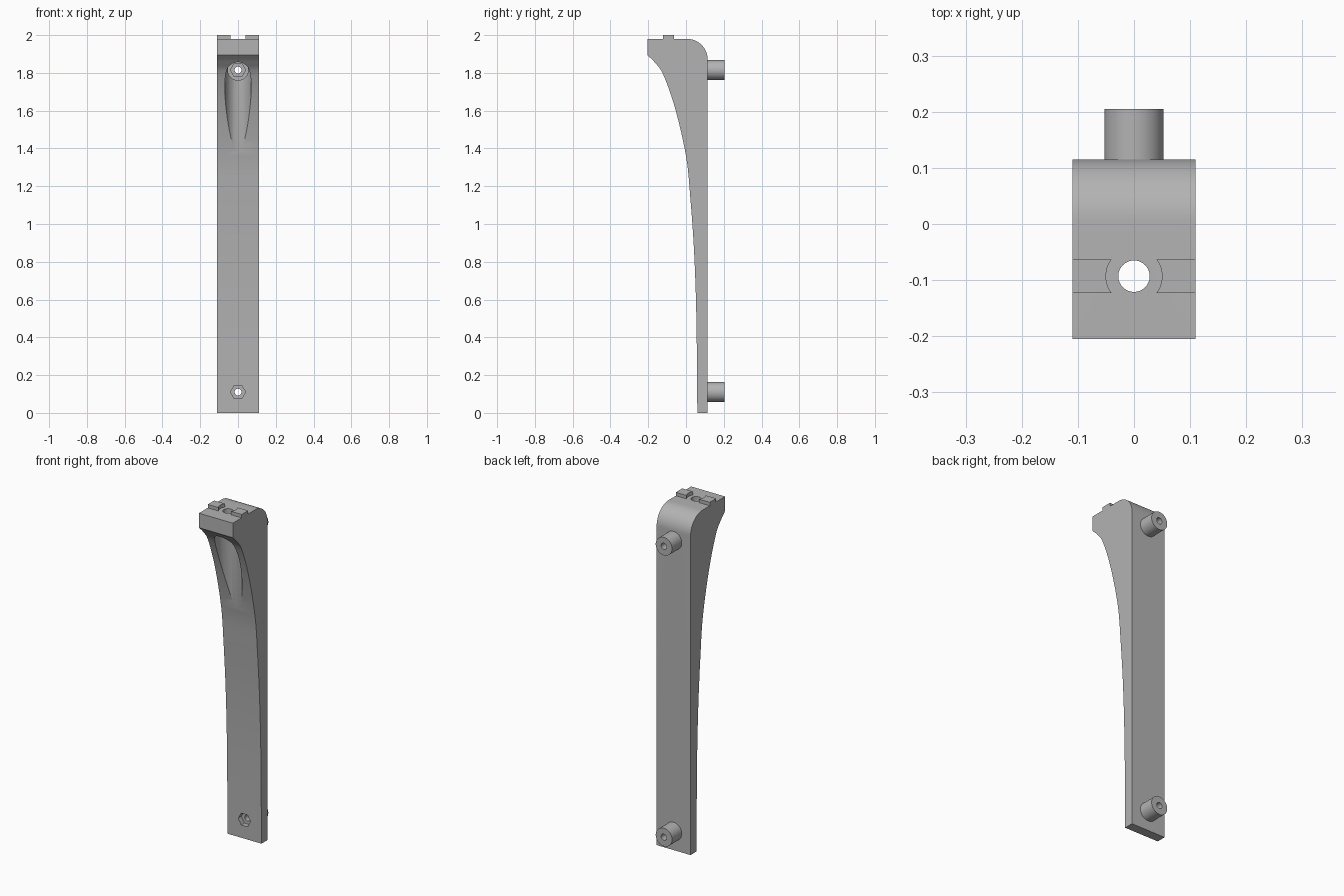
import bpy, bmesh, math
from mathutils import Vector, Matrix

cube = bpy.data.objects.get("Cube")
if cube:
    bpy.data.objects.remove(cube, do_unlink=True)

grey = bpy.data.materials.new("plain_grey")
grey.use_nodes = True
GREY = (0.45, 0.45, 0.45, 1)
grey.diffuse_color = GREY
grey.node_tree.nodes["Principled BSDF"].inputs["Base Color"].default_value = GREY

HALF_W, BACK, TOP = 0.11, 0.115, 1.98
HOLE_Y = -0.093                      # vertical screw hole
UPPER_Z, LOWER_Z = 1.815, 0.11       # boss heights


def loft(name, lower, upper):
    """Solid between two matching loops of points."""
    bm = bmesh.new()
    a = [bm.verts.new(p) for p in lower]
    b = [bm.verts.new(p) for p in upper]
    bm.faces.new(a[::-1])
    bm.faces.new(b)
    n = len(a)
    for i in range(n):
        j = (i + 1) % n
        bm.faces.new((a[i], a[j], b[j], b[i]))
    bmesh.ops.recalc_face_normals(bm, faces=bm.faces)
    mesh = bpy.data.meshes.new(name)
    bm.to_mesh(mesh)
    bm.free()
    obj = bpy.data.objects.new(name, mesh)
    bpy.context.collection.objects.link(obj)
    mesh.materials.append(grey)
    return obj


def ring(rx, ry, n):
    steps = [math.tau * i / n for i in range(n)]
    return [Vector((rx * math.cos(t), ry * math.sin(t), 0)) for t in steps]


def rod_y(name, r, y0, y1, z, n=48):
    """Prism running front to back."""
    pts = [(p.x, p.y + z) for p in ring(r, r, n)]
    return loft(name, [(x, y0, h) for x, h in pts], [(x, y1, h) for x, h in pts])


def cut(obj, cutter):
    cutter.hide_render = True
    mod = obj.modifiers.new("cut", "BOOLEAN")
    mod.operation, mod.solver, mod.object = "DIFFERENCE", "EXACT", cutter
    bpy.context.view_layer.objects.active = obj
    bpy.ops.object.modifier_apply(modifier=mod.name)
    bpy.data.objects.remove(cutter, do_unlink=True)


def smooth(obj):
    bpy.ops.object.select_all(action="DESELECT")
    obj.select_set(True)
    bpy.context.view_layer.objects.active = obj
    bpy.ops.object.shade_smooth_by_angle(angle=math.radians(25))


def spline(keys, steps=6):
    """Smooth curve through the key points."""
    k = [Vector(p) for p in keys]
    k = [2 * k[0] - k[1]] + k + [2 * k[-1] - k[-2]]
    out = []
    for a, b, c, d in zip(k, k[1:], k[2:], k[3:]):
        for s in range(steps):
            t = s / steps
            out.append(0.5 * (2 * b + (c - a) * t + (2 * a - 5 * b + 4 * c - d) * t * t
                              + (3 * b - a - 3 * c + d) * t ** 3))
    return out + [k[-2]]


# Arm: side profile with a swept front and a rounded back shoulder
profile = [Vector((-0.205, TOP))]
profile += spline([(-0.205, 1.895), (-0.165, 1.855), (-0.12, 1.79), (-0.057, 1.61),
                   (0, 1.36), (0.022, 1.15), (0.043, 0.85), (0.055, 0.5), (0.06, 0)])
profile.append(Vector((BACK, 0)))
R = 0.11
for i in range(17):
    t = math.pi / 2 * i / 16
    profile.append(Vector((BACK - R + R * math.cos(t), TOP - R + R * math.sin(t))))
arm = loft("arm", [(-HALF_W, p.x, p.y) for p in profile],
           [(HALF_W, p.x, p.y) for p in profile])

# Scooped channel under the head, fading out downwards
cut(arm, loft("channel_cutter",
              [p + Vector((0, HOLE_Y, 1.28)) for p in ring(0.07, 0.093, 64)],
              [p + Vector((0, HOLE_Y, 1.872)) for p in ring(0.07, 0.073, 64)]))

# Vertical screw hole through the head
circle = ring(0.028, 0.028, 40)
cut(arm, loft("screw_hole_cutter", [p + Vector((0, HOLE_Y, 1.8)) for p in circle],
              [p + Vector((0, HOLE_Y, 2.1)) for p in circle]))

# Round recess, hexagonal nut pockets and through bores
cut(arm, rod_y("recess_cutter", 0.054, -0.093, 0.055, UPPER_Z))
for z in (UPPER_Z, LOWER_Z):
    cut(arm, rod_y("nut_cutter", 0.04, -0.05, 0.088, z, 6))
    cut(arm, rod_y("bore_cutter", 0.018, -0.1, 0.3, z, 32))
smooth(arm)

# Standoff bosses on the back
for name, z in (("upper_boss", UPPER_Z), ("lower_boss", LOWER_Z)):
    boss = rod_y(name, 0.053, BACK - 0.004, 0.205, z)
    cut(boss, rod_y("boss_bore_cutter", 0.018, 0, 0.3, z, 32))
    smooth(boss)

# Locating keys on top, hollowed around the screw hole
for name, side in (("left_key", 1), ("right_key", -1)):
    outline = [(side * HALF_W, HOLE_Y - 0.03), (side * HALF_W, HOLE_Y + 0.03)]
    for i in range(13):
        y = 0.03 - 0.06 * i / 12
        outline.append((side * math.sqrt(0.05 ** 2 - y * y), HOLE_Y + y))
    key = loft(name, [(x, y, TOP - 0.005) for x, y in outline],
               [(x, y, 2.0) for x, y in outline])
    smooth(key)
